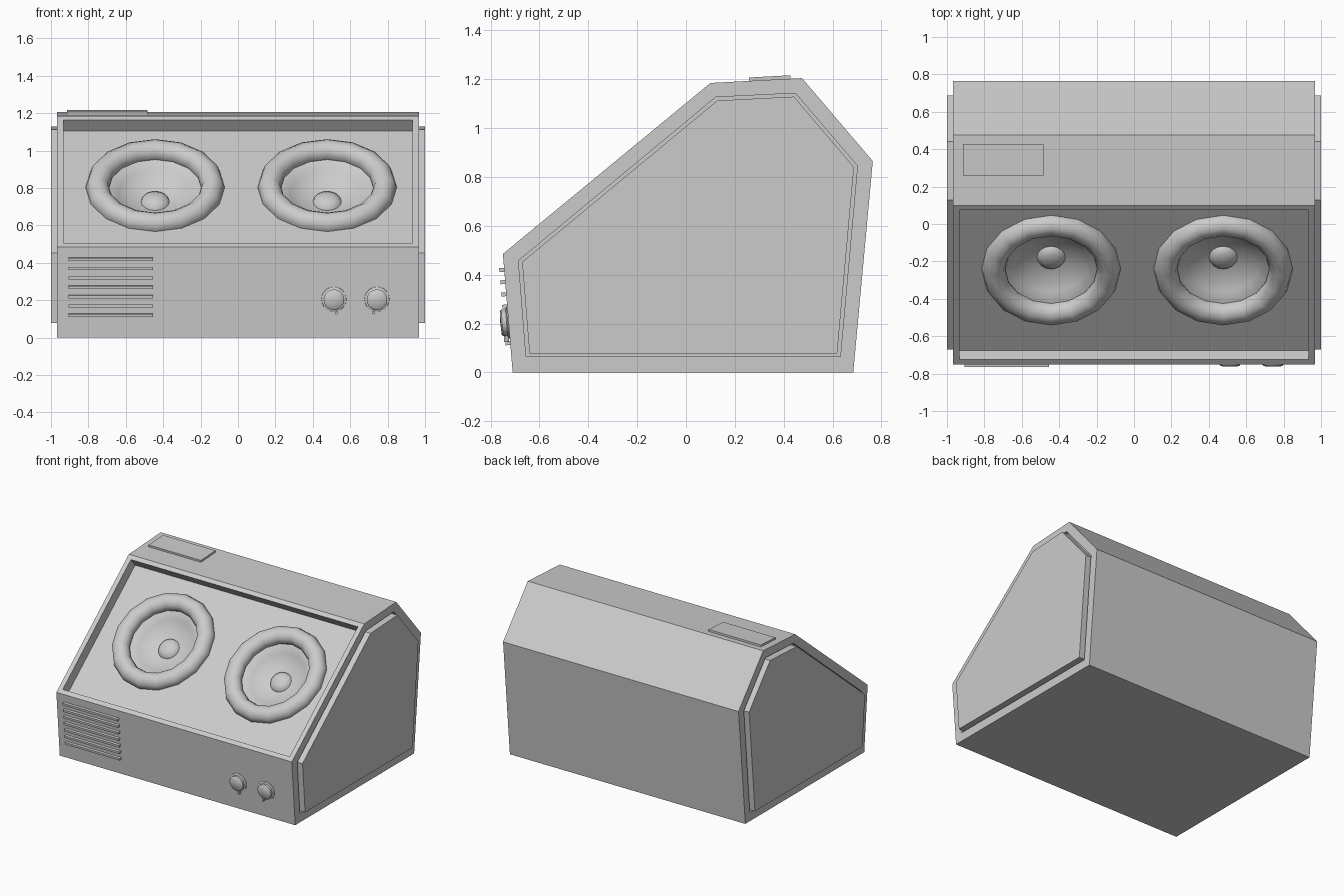
import bpy, bmesh, math
from mathutils import Matrix, Vector

if "Cube" in bpy.data.objects:
    bpy.data.objects.remove(bpy.data.objects["Cube"])


def finish(name, bm, smooth=False):
    bmesh.ops.recalc_face_normals(bm, faces=bm.faces)
    me = bpy.data.meshes.new(name)
    bm.to_mesh(me)
    bm.free()
    ob = bpy.data.objects.new(name, me)
    bpy.context.collection.objects.link(ob)
    if smooth:
        bpy.ops.object.select_all(action='DESELECT')
        ob.select_set(True)
        bpy.context.view_layer.objects.active = ob
        bpy.ops.object.shade_smooth_by_angle(angle=math.radians(45))
    return ob


def frame(a, b, x, y):
    """Local axes on the face running a -> b (y, z); x right, y up the face, z out.
    The origin sits on the face at world x and world-space fraction y."""
    u = Vector((0, b[0] - a[0], b[1] - a[1]))
    o = Vector((x, a[0], a[1])) + u * y
    u.normalize()
    right = Vector((1, 0, 0))
    m = Matrix((right, u, right.cross(u))).transposed().to_4x4()
    return Matrix.Translation(o) @ m


def prism(name, profile, x0, x1):
    bm = bmesh.new()
    face = bm.faces.new([bm.verts.new((x0, y, z)) for y, z in profile])
    ext = bmesh.ops.extrude_face_region(bm, geom=[face])['geom']
    bmesh.ops.translate(bm, vec=(x1 - x0, 0, 0),
                        verts=[v for v in ext if isinstance(v, bmesh.types.BMVert)])
    return finish(name, bm)


def box(name, m, lo, hi):
    bm = bmesh.new()
    bmesh.ops.create_cube(bm, size=1)
    for v in bm.verts:
        v.co = m @ Vector([lo[i] if v.co[i] < 0 else hi[i] for i in range(3)])
    return finish(name, bm)


def lathe(name, m, profile, segs, closed=False):
    bm = bmesh.new()
    vs = [bm.verts.new((r, 0, h)) for r, h in profile]
    es = [bm.edges.new(p) for p in zip(vs, vs[1:])]
    if closed:
        es.append(bm.edges.new((vs[-1], vs[0])))
    bmesh.ops.spin(bm, geom=vs + es, axis=(0, 0, 1), cent=(0, 0, 0),
                   steps=segs, angle=math.tau)
    bmesh.ops.remove_doubles(bm, verts=bm.verts, dist=1e-5)
    bmesh.ops.transform(bm, matrix=m, verts=bm.verts)
    return finish(name, bm, True)


def cut(ob, cutter):
    mod = ob.modifiers.new("cut", 'BOOLEAN')
    mod.operation, mod.solver, mod.object = 'DIFFERENCE', 'EXACT', cutter
    bpy.context.view_layer.objects.active = ob
    bpy.ops.object.modifier_apply(modifier=mod.name)
    bpy.data.objects.remove(cutter)


# Cabinet
P = [(-0.71, 0), (-0.75, 0.485), (0.10, 1.185), (0.475, 1.205), (0.765, 0.865), (0.685, 0)]
body = prism("cabinet", P, -0.967, 0.967)

# Recessed sloping baffle
slope = frame(P[1], P[2], 0, 0.5)
DEPTH = 0.078
cut(body, box("baffle_cutter", slope, (-0.932, -0.518, -DEPTH), (0.932, 0.518, 0.1)))

# Side panels standing in shallow grooves
groove = [(-0.655, 0.065), (-0.686, 0.457), (0.122, 1.127), (0.448, 1.143), (0.702, 0.845), (0.632, 0.065)]
panel = [(-0.641, 0.077), (-0.671, 0.452), (0.128, 1.113), (0.442, 1.129), (0.688, 0.84), (0.619, 0.077)]
for s, side in ((-1, "left"), (1, "right")):
    cut(body, prism("groove_cutter", groove, s * 0.942, s * 1.1))
    prism(side + "_side_panel", panel, s * 0.94, s * 1.0)

# Loudspeakers: surround, cone and dust cap
ring = [(0.309 + 0.063 * math.cos(i * math.tau / 10), 0.063 * math.sin(i * math.tau / 10))
        for i in range(10)]
for x, side in ((-0.443, "left"), (0.477, "right")):
    m = slope @ Matrix.Translation((x, 0.045, -DEPTH))
    cut(body, lathe("hole_cutter", m, [(0, -0.15), (0.28, -0.15), (0.28, 0.05), (0, 0.05)], 16))
    lathe(side + "_speaker_surround", m, ring, 16, True)
    lathe(side + "_speaker_cone", m,
          [(0.29, -0.01), (0.24, -0.015), (0.2, -0.05), (0.14, -0.08), (0.07, -0.1), (0, -0.105)], 16)
    lathe(side + "_dust_cap", m, [(0.077, -0.1), (0.07, -0.085), (0.042, -0.07), (0, -0.064)], 16)

# Vent slats on the lower front
for i in range(7):
    m = frame(P[0], P[1], 0, (0.12 + 0.05 * i) / 0.485)
    box("vent_slat_%d" % (i + 1), m, (-0.905, -0.008, -0.01), (-0.455, 0.008, 0.02))

# Control knobs with pointers
for x, turn, side in ((0.513, 10, "left"), (0.743, -14, "right")):
    m = frame(P[0], P[1], x, 0.205 / 0.485)
    lathe(side + "_knob_base", m, [(0.068, -0.005), (0.066, 0.003), (0.056, 0.008), (0, 0.008)], 20)
    lathe(side + "_knob", m, [(0.053, 0), (0.055, 0.026), (0.049, 0.032), (0, 0.034)], 20)
    box(side + "_knob_pointer", m @ Matrix.Rotation(math.radians(turn), 4, 'Z'),
        (-0.006, -0.08, 0.004), (0.006, -0.045, 0.024))

# Plain plate on the top
box("top_plate", frame(P[2], P[3], 0, 0.65), (-0.915, -0.085, -0.005), (-0.485, 0.085, 0.014))
